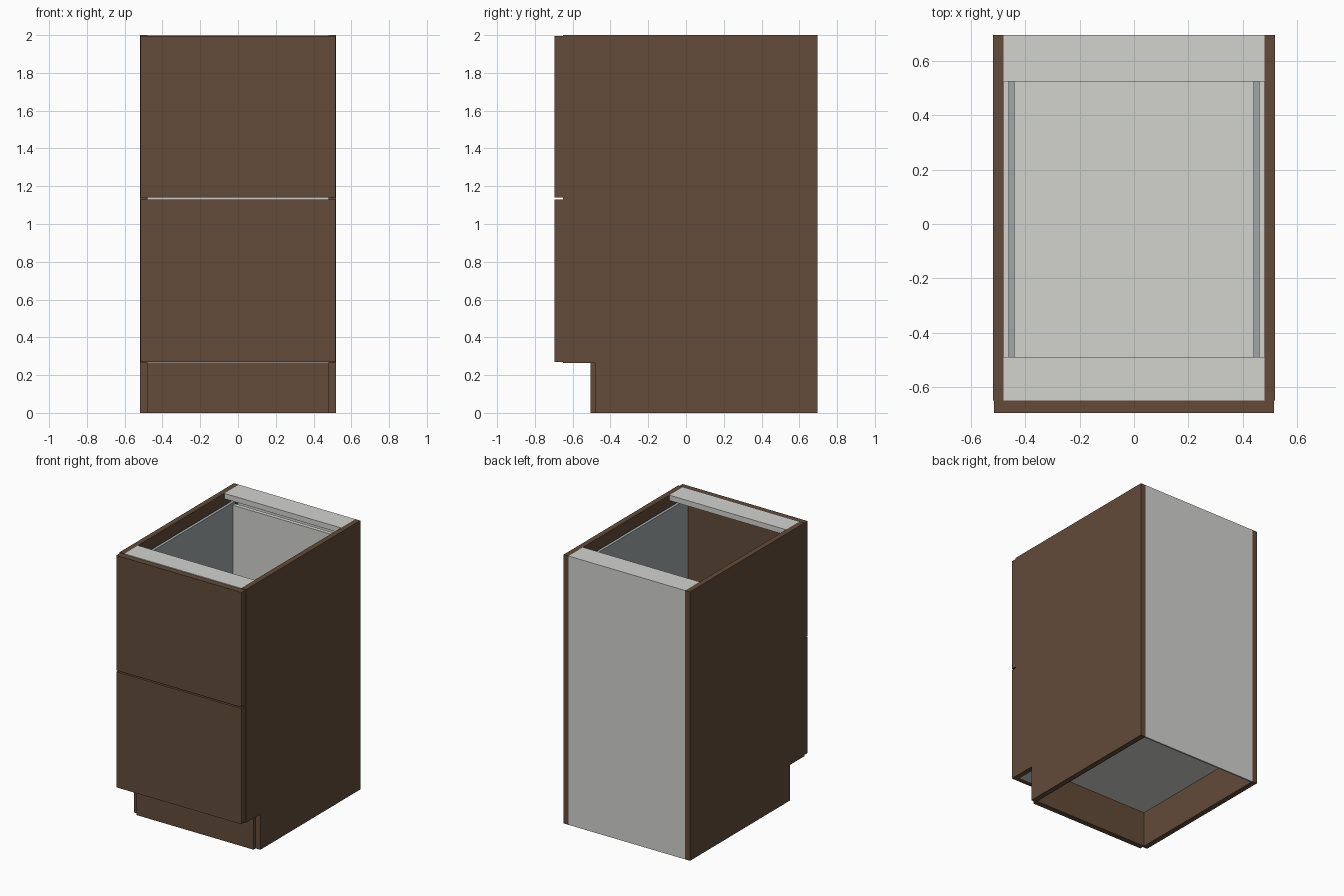
import bpy

if "Cube" in bpy.data.objects:
    bpy.data.objects.remove(bpy.data.objects["Cube"])


def material(name, rgb):
    m = bpy.data.materials.new(name)
    m.diffuse_color = (*rgb, 1.0)
    m.use_nodes = True
    m.node_tree.nodes["Principled BSDF"].inputs["Base Color"].default_value = m.diffuse_color
    return m


BROWN = material("brown_wood", (0.122, 0.070, 0.041))
GREY = material("light_grey_board", (0.645, 0.645, 0.624))
STEEL = material("grey_metal", (0.352, 0.386, 0.392))


def box(name, x, y, z, mat):
    """Box from (min, max) ranges on each axis."""
    verts = [(a, b, c) for a in x for b in y for c in z]
    faces = [(0, 1, 3, 2), (4, 6, 7, 5), (0, 4, 5, 1),
             (2, 3, 7, 6), (0, 2, 6, 4), (1, 5, 7, 3)]
    me = bpy.data.meshes.new(name)
    me.from_pydata(verts, [], faces)
    me.materials.append(mat)
    ob = bpy.data.objects.new(name, me)
    bpy.context.collection.objects.link(ob)
    return ob


def pair(name, x, y, z, mat):
    """The same box on the right and mirrored on the left."""
    box(name + "_right", x, y, z, mat)
    box(name + "_left", (-x[1], -x[0]), y, z, mat)


W = 0.48                 # half of the inner width
BASE = 0.265             # height of the plinth
FRONT, BACK = -0.65, 0.695

# Carcass sides and the plinth below them
pair("side_panel", (W, 0.52), (FRONT, BACK), (BASE, 2.0), BROWN)
pair("plinth_side", (W, 0.52), (-0.48, BACK), (0.0, BASE), BROWN)
box("toe_kick", (-W, W), (-0.505, -0.465), (0.0, BASE), BROWN)

# Back, bottom and top rails
box("back_panel", (-W, W), (0.683, BACK), (0.0, 2.0), GREY)
box("bottom_panel", (-W, W), (FRONT, 0.683), (BASE, BASE + 0.04), GREY)
box("front_rail", (-W, W), (FRONT, -0.49), (1.96, 2.0), GREY)
box("back_rail", (-W, W), (0.525, 0.683), (1.96, 2.0), GREY)

# Two drawers: front, metal sides, bottom and back
for label, z0, z1 in (("lower", 0.27, 1.13), ("upper", 1.14, 1.995)):
    lo, hi = z0 + 0.06, z1 - 0.07
    box(label + "_drawer_front", (-0.515, 0.515), (-0.695, FRONT), (z0, z1), BROWN)
    pair(label + "_drawer_side", (0.44, 0.462), (FRONT, 0.60), (lo, hi), STEEL)
    box(label + "_drawer_bottom", (-0.44, 0.44), (FRONT, 0.60), (lo, lo + 0.03), GREY)
    box(label + "_drawer_back", (-0.44, 0.44), (0.57, 0.60), (lo + 0.03, hi - 0.02), GREY)
